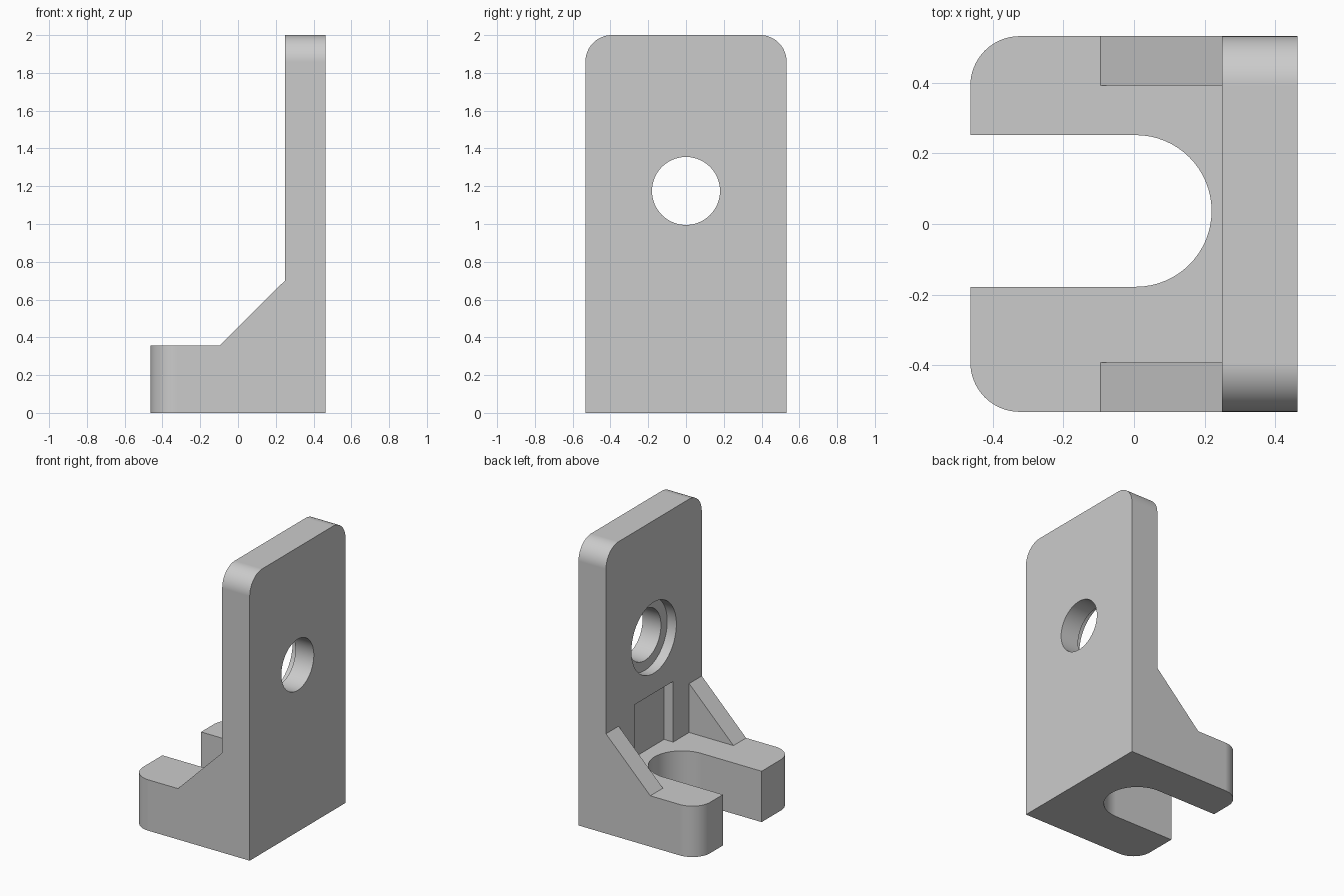
import bpy
import bmesh
from math import cos, sin, radians, pi

default = bpy.data.objects.get("Cube")
if default:
    bpy.data.objects.remove(default, do_unlink=True)

# Main dimensions
HX, HY, TOP = 0.464, 0.5325, 2.0
FACE_X = 0.25          # inner face of the upright
FLOOR = 0.358          # top of the base
RADIUS = 0.14          # outer corner rounding
POCKET = 0.071         # depth of counterbore and pocket
HOLE_Z = 1.175

grey = bpy.data.materials.new("plain grey")
grey.use_nodes = True
colour = (0.6, 0.6, 0.6, 1.0)
grey.diffuse_color = colour
grey.node_tree.nodes["Principled BSDF"].inputs["Base Color"].default_value = colour


def arc(cx, cy, r, start, end, steps=16):
    """Points along an arc, angles in degrees."""
    angles = [radians(start + (end - start) * i / steps) for i in range(steps + 1)]
    return [(cx + r * cos(a), cy + r * sin(a)) for a in angles]


def prism(name, profile, axis, low, high):
    """Extrude a closed 2D profile along the x, y or z axis."""
    place = {"x": lambda a, b, h: (h, a, b),
             "y": lambda a, b, h: (a, h, b),
             "z": lambda a, b, h: (a, b, h)}[axis]
    bm = bmesh.new()
    rings = [[bm.verts.new(place(a, b, h)) for a, b in profile] for h in (low, high)]
    for ring in rings:
        bm.faces.new(ring)
    n = len(profile)
    for i in range(n):
        j = (i + 1) % n
        bm.faces.new((rings[0][i], rings[0][j], rings[1][j], rings[1][i]))
    bmesh.ops.recalc_face_normals(bm, faces=bm.faces)
    mesh = bpy.data.meshes.new(name)
    bm.to_mesh(mesh)
    bm.free()
    mesh.materials.append(grey)
    obj = bpy.data.objects.new(name, mesh)
    bpy.context.collection.objects.link(obj)
    return obj


def combine(target, tool, operation):
    """Apply a boolean with the tool, then remove the tool."""
    bpy.context.view_layer.objects.active = target
    mod = target.modifiers.new("boolean", "BOOLEAN")
    mod.operation = operation
    mod.solver = "EXACT"
    mod.object = tool
    bpy.ops.object.modifier_apply(modifier=mod.name)
    bpy.data.objects.remove(tool, do_unlink=True)


# Base with two rounded front corners
inner_y = HY - RADIUS
bracket = prism("angle_bracket",
                [(HX, -HY), (HX, HY)]
                + arc(-HX + RADIUS, inner_y, RADIUS, 90, 180)
                + arc(-HX + RADIUS, -inner_y, RADIUS, 180, 270),
                "z", 0, FLOOR)

# Upright plate with rounded top corners
combine(bracket, prism("upright",
                       [(-HY, 0), (HY, 0)]
                       + arc(inner_y, TOP - RADIUS, RADIUS, 0, 90)
                       + arc(-inner_y, TOP - RADIUS, RADIUS, 90, 180),
                       "x", FACE_X, HX), "UNION")

# Sloping gussets at both sides, sunk into base and upright
gusset = [(-0.095, FLOOR), (FACE_X, 0.702), (0.35, 0.702), (0.35, 0.2), (-0.095, 0.2)]
for side in (-1, 1):
    low, high = sorted((side * 0.392, side * HY))
    combine(bracket, prism("gusset", gusset, "y", low, high), "UNION")

# Open slot through the base, slightly off centre
slot_y, slot_r = 0.037, 0.215
combine(bracket, prism("slot_cutter",
                       [(-0.7, slot_y - slot_r)]
                       + arc(0.005, slot_y, slot_r, -90, 90, 32)
                       + [(-0.7, slot_y + slot_r)],
                       "z", -0.2, 0.6), "DIFFERENCE")

# Through hole and its counterbore
for radius, end in ((0.18, 0.6), (0.25, FACE_X + POCKET)):
    combine(bracket, prism("hole_cutter", arc(0, HOLE_Z, radius, 0, 360, 64)[:-1],
                           "x", 0.1, end), "DIFFERENCE")

# Shallow pocket in the upright above the base
half = 0.215
combine(bracket, prism("pocket_cutter",
                       [(-half, FLOOR), (half, FLOOR), (half, 0.785), (-half, 0.785)],
                       "x", 0.1, FACE_X + POCKET), "DIFFERENCE")

# Merge coplanar faces left by the joins
bm = bmesh.new()
bm.from_mesh(bracket.data)
bmesh.ops.remove_doubles(bm, verts=bm.verts, dist=0.0001)
bmesh.ops.dissolve_limit(bm, angle_limit=pi / 360, verts=bm.verts, edges=bm.edges)
bm.to_mesh(bracket.data)
bm.free()

# Smooth rounded faces, keep corners crisp and flats flat
bpy.ops.object.select_all(action="DESELECT")
bracket.select_set(True)
bpy.context.view_layer.objects.active = bracket
bpy.ops.object.shade_smooth_by_angle(angle=radians(30))
weighted = bracket.modifiers.new("flat_normals", "WEIGHTED_NORMAL")
weighted.keep_sharp = True
